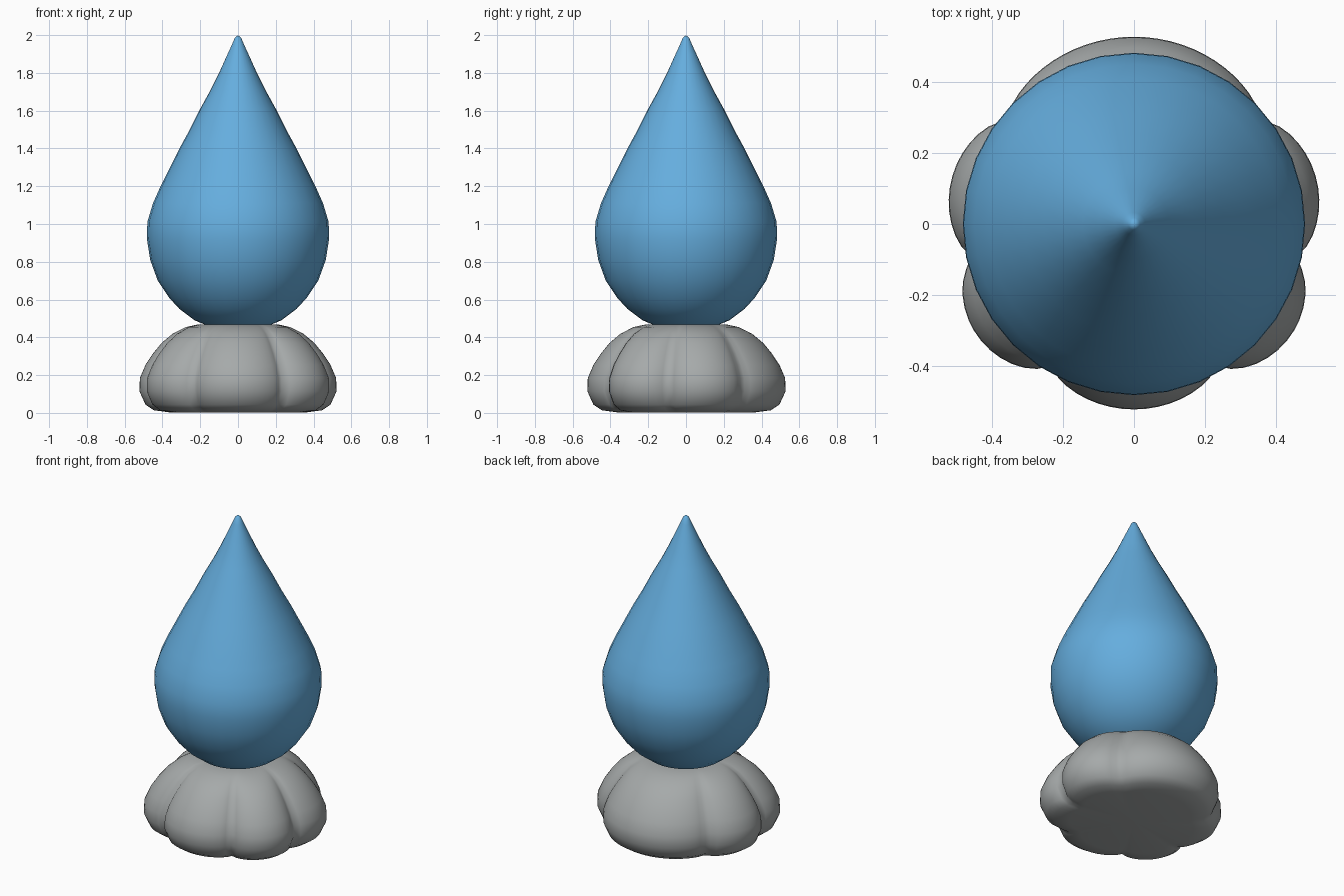
import bpy
import bmesh
from math import sin, cos, pi, radians

cube = bpy.data.objects.get("Cube")
if cube:
    bpy.data.objects.remove(cube)


def make_material(name, rgb):
    mat = bpy.data.materials.new(name)
    mat.use_nodes = True
    mat.diffuse_color = (*rgb, 1)
    mat.node_tree.nodes["Principled BSDF"].inputs["Base Color"].default_value = (*rgb, 1)
    return mat


def lathe(name, profile, segments, material, radius_at):
    """Surface from bottom pole to top pole; radius_at(ring radius, angle) shapes each ring."""
    bm = bmesh.new()
    rings = []
    for r, z in profile[1:-1]:
        ring = []
        for i in range(segments):
            a = 2 * pi * i / segments
            rad = radius_at(r, a)
            ring.append(bm.verts.new((rad * cos(a), rad * sin(a), z)))
        rings.append(ring)
    bottom = bm.verts.new((0, 0, profile[0][1]))
    top = bm.verts.new((0, 0, profile[-1][1]))
    for i in range(segments):
        j = (i + 1) % segments
        bm.faces.new((bottom, rings[0][j], rings[0][i]))
        bm.faces.new((top, rings[-1][i], rings[-1][j]))
        for lo, hi in zip(rings, rings[1:]):
            bm.faces.new((lo[i], lo[j], hi[j], hi[i]))
    for face in bm.faces:
        face.smooth = True
    mesh = bpy.data.meshes.new(name)
    bm.to_mesh(mesh)
    bm.free()
    mesh.materials.append(material)
    obj = bpy.data.objects.new(name, mesh)
    bpy.context.collection.objects.link(obj)
    return obj


blue = make_material("water blue", (0.13, 0.42, 0.73))
gray = make_material("stone gray", (0.38, 0.40, 0.40))

# Teardrop body
drop_profile = [
    (0, 0.43), (0.12, 0.445), (0.23, 0.49), (0.31, 0.55), (0.365, 0.61),
    (0.425, 0.70), (0.465, 0.81), (0.482, 0.92), (0.48, 1.01), (0.45, 1.11),
    (0.41, 1.20), (0.36, 1.30), (0.31, 1.40), (0.255, 1.50), (0.20, 1.61),
    (0.145, 1.71), (0.10, 1.80), (0.055, 1.90), (0.032, 1.95), (0.017, 1.985), (0, 2.0),
]
lathe("teardrop", drop_profile, 32, blue, lambda r, a: r)

# Lobed base: valley angles in degrees on one half, peak radius of the lobe after each
VALLEYS = [-120.5, -59.5, -12, 39, 141]
PEAKS = [0.525, 0.545, 0.532, 0.53]
VALLEY_RADIUS = 0.455
FULL = 0.53


def lobe_radius(r, angle):
    """Bulge each lobe outward, fading the grooves toward the centre."""
    deg = angle * 180 / pi
    deg = (deg + 90) % 360 - 90
    if deg > 90:
        deg = 180 - deg      # mirror to the other half
    for start, end, peak in zip(VALLEYS, VALLEYS[1:], PEAKS):
        if start <= deg <= end:
            t = (deg - start) / (end - start)
            bulge = max(sin(pi * t), 0) ** 0.55
            scale = (VALLEY_RADIUS + (peak - VALLEY_RADIUS) * bulge) / FULL
            fade = min(1, max(0, (r - 0.15) / 0.25))
            return r * (1 + (scale - 1) * fade)
    return r


base_profile = [
    (0, 0.01), (0.36, 0.008), (0.45, 0.02), (0.495, 0.05), (0.527, 0.12),
    (0.525, 0.19), (0.495, 0.26), (0.455, 0.32), (0.41, 0.375), (0.35, 0.425),
    (0.28, 0.46), (0.21, 0.475), (0, 0.475),
]
lathe("lobed_base", base_profile, 96, gray, lobe_radius)
for part in bpy.data.objects:
    if part.name in ("teardrop", "lobed_base"):
        part.location.z -= 0 if part.name == "teardrop" else 0.006
